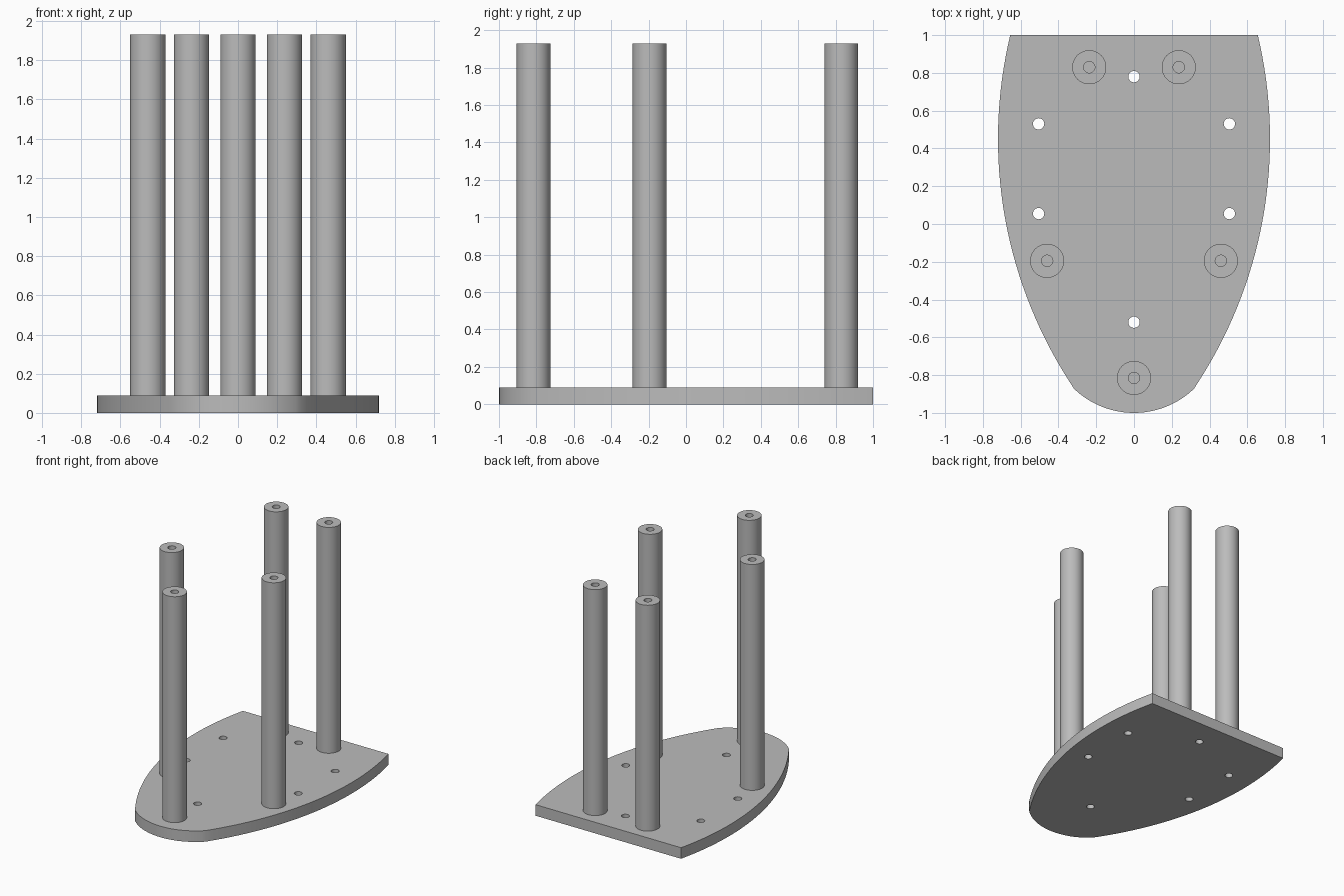
import bpy, bmesh
from math import sin, cos, pi, asin

old = bpy.data.objects.get("Cube")
if old:
    bpy.data.objects.remove(old)

PLATE_H, TOP = 0.09, 1.93
POST_R, HOLE_R, BORE_DEPTH = 0.09, 0.03, 0.3

grey = bpy.data.materials.new("plain grey")
grey.use_nodes = True
grey.diffuse_color = (0.5, 0.5, 0.5, 1)
grey.node_tree.nodes["Principled BSDF"].inputs["Base Color"].default_value = (0.5, 0.5, 0.5, 1)


def finish(bm, name):
    bmesh.ops.recalc_face_normals(bm, faces=bm.faces)
    mesh = bpy.data.meshes.new(name)
    bm.to_mesh(mesh)
    bm.free()
    mesh.materials.append(grey)
    obj = bpy.data.objects.new(name, mesh)
    bpy.context.collection.objects.link(obj)
    bpy.ops.object.select_all(action="DESELECT")
    obj.select_set(True)
    bpy.context.view_layer.objects.active = obj
    bpy.ops.object.shade_smooth_by_angle(angle=pi / 6)
    return obj


def arc(cx, cy, r, a0, a1, n):
    return [(cx + r * cos(a0 + (a1 - a0) * i / n),
             cy + r * sin(a0 + (a1 - a0) * i / n)) for i in range(n + 1)]


def loop(bm, points):
    verts = [bm.verts.new((x, y, 0)) for x, y in points]
    return [bm.edges.new((v, verts[i - 1])) for i, v in enumerate(verts)]


# Base plate: bowed sides, rounded nose, straight back, six through holes
side_r, side_y = 2.37, 0.45
nose_r = 0.459
nose_a = asin(0.317 / nose_r)
half = arc(0.72 - side_r, side_y, side_r, asin((1 - side_y) / side_r),
           -asin((side_y + 0.873) / side_r), 32)
nose = arc(0, nose_r - 1, nose_r, nose_a - pi / 2, -nose_a - pi / 2, 24)
outline = half[:-1] + nose + [(-x, y) for x, y in reversed(half[:-1])]

holes = [(0, 0.78), (0, -0.52)]
holes += [(s * 0.505, y) for s in (-1, 1) for y in (0.53, 0.055)]

bm = bmesh.new()
edges = loop(bm, outline)
for x, y in holes:
    edges += loop(bm, arc(x, y, HOLE_R, 0, 2 * pi, 32)[:-1])
bmesh.ops.triangle_fill(bm, edges=edges, use_beauty=True)
ext = bmesh.ops.extrude_face_region(bm, geom=bm.faces[:], use_keep_orig=True)
bmesh.ops.translate(bm, vec=(0, 0, PLATE_H),
                    verts=[g for g in ext["geom"] if isinstance(g, bmesh.types.BMVert)])
finish(bm, "base_plate")


# Upright posts: lathed profile with a blind bore in the top end
def post(name, x, y):
    profile = [(0, PLATE_H), (POST_R, PLATE_H), (POST_R, TOP), (HOLE_R, TOP),
               (HOLE_R, TOP - BORE_DEPTH), (0, TOP - BORE_DEPTH)]
    bm = bmesh.new()
    verts = [bm.verts.new((r, 0, z)) for r, z in profile]
    line = [bm.edges.new(pair) for pair in zip(verts, verts[1:])]
    bmesh.ops.spin(bm, geom=verts + line, cent=(0, 0, 0), axis=(0, 0, 1),
                   angle=2 * pi, steps=48, use_duplicate=False)
    bmesh.ops.remove_doubles(bm, verts=bm.verts, dist=0.0005)
    finish(bm, name).location = (x, y, 0)


post("front_post", 0, -0.815)
for side, s in (("left", 1), ("right", -1)):
    post(f"{side}_middle_post", s * 0.46, -0.195)
    post(f"{side}_back_post", s * 0.237, 0.83)
